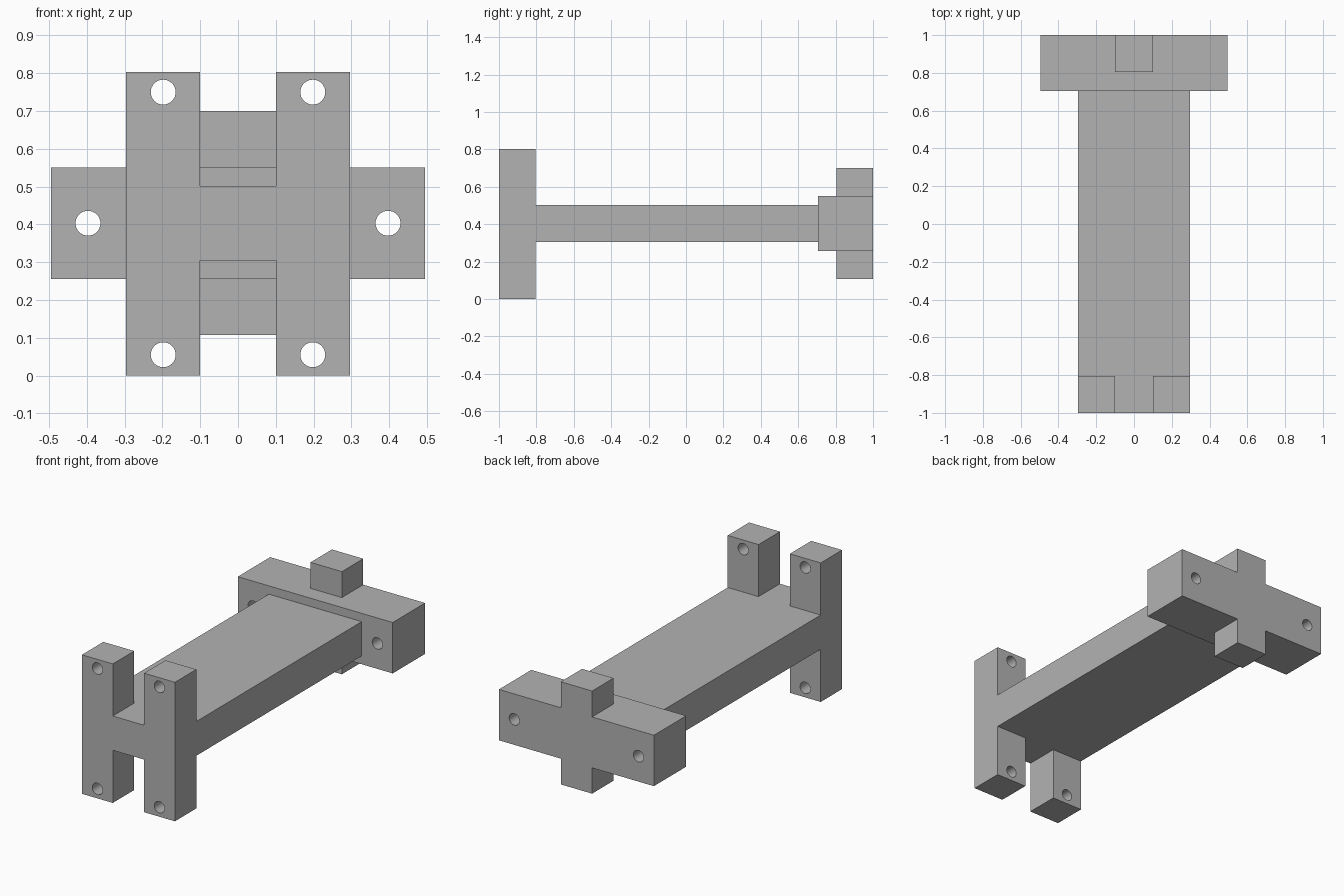
import bpy
import bmesh
from math import pi
from mathutils import Matrix, Vector

if "Cube" in bpy.data.objects:
    bpy.data.objects.remove(bpy.data.objects["Cube"], do_unlink=True)

grey = bpy.data.materials.new("plain grey")
grey.use_nodes = True
colour = (0.45, 0.45, 0.45, 1)
grey.diffuse_color = colour
grey.node_tree.nodes["Principled BSDF"].inputs["Base Color"].default_value = colour


def finish(name, bm):
    bmesh.ops.recalc_face_normals(bm, faces=bm.faces)
    mesh = bpy.data.meshes.new(name)
    bm.to_mesh(mesh)
    bm.free()
    mesh.materials.append(grey)
    obj = bpy.data.objects.new(name, mesh)
    bpy.context.collection.objects.link(obj)
    return obj


def plate(name, outline, y0, y1):
    """Extrude an x-z outline from y0 to y1."""
    bm = bmesh.new()
    face = bm.faces.new([bm.verts.new((x, y0, z)) for x, z in outline])
    grown = bmesh.ops.extrude_face_region(bm, geom=[face])["geom"]
    verts = [v for v in grown if isinstance(v, bmesh.types.BMVert)]
    bmesh.ops.translate(bm, vec=Vector((0, y1 - y0, 0)), verts=verts)
    return finish(name, bm)


def box(name, half_width, y0, y1, z0, z1):
    w = half_width
    return plate(name, [(-w, z0), (w, z0), (w, z1), (-w, z1)], y0, y1)


def combine(obj, other, operation):
    mod = obj.modifiers.new("combine", "BOOLEAN")
    mod.operation = operation
    mod.solver = "EXACT"
    mod.object = other
    bpy.ops.object.select_all(action="DESELECT")
    bpy.context.view_layer.objects.active = obj
    obj.select_set(True)
    bpy.ops.object.modifier_apply(modifier=mod.name)
    bpy.data.objects.remove(other, do_unlink=True)


def drill(obj, centres, y):
    """Cut round bolt holes along y, mirrored left and right."""
    bm = bmesh.new()
    for x, z in centres:
        for side in (-1, 1):
            place = Matrix.Translation((side * x, y, z)) @ Matrix.Rotation(pi / 2, 4, "X")
            bmesh.ops.create_cone(bm, cap_ends=True, segments=32, radius1=0.033,
                                  radius2=0.033, depth=0.6, matrix=place)
    combine(obj, finish("hole_cutter", bm), "DIFFERENCE")
    bpy.ops.object.shade_smooth_by_angle()


top, beam_low, beam_high = 0.803, 0.304, 0.502
outer, inner = 0.297, 0.1

# H-shaped front bracket: one half of the outline, then its mirror
half = [(inner, beam_low), (inner, 0), (outer, 0),
        (outer, top), (inner, top), (inner, beam_high)]
outline = half + [(-x, z) for x, z in reversed(half)]
bracket = plate("front_bracket", outline, -1, -0.805)
drill(bracket, [(0.198, 0.055), (0.198, 0.75)], -0.9)

# Flat beam joining both ends
box("beam", outer, -0.805, 0.705, beam_low, beam_high)

# Rear crossbar with a tab above and below
crossbar = box("rear_crossbar", 0.495, 0.705, 1, 0.256, 0.55)
combine(crossbar, box("rear_tab", inner, 0.805, 1, 0.107, 0.7), "UNION")
drill(crossbar, [(0.397, 0.403)], 0.85)
